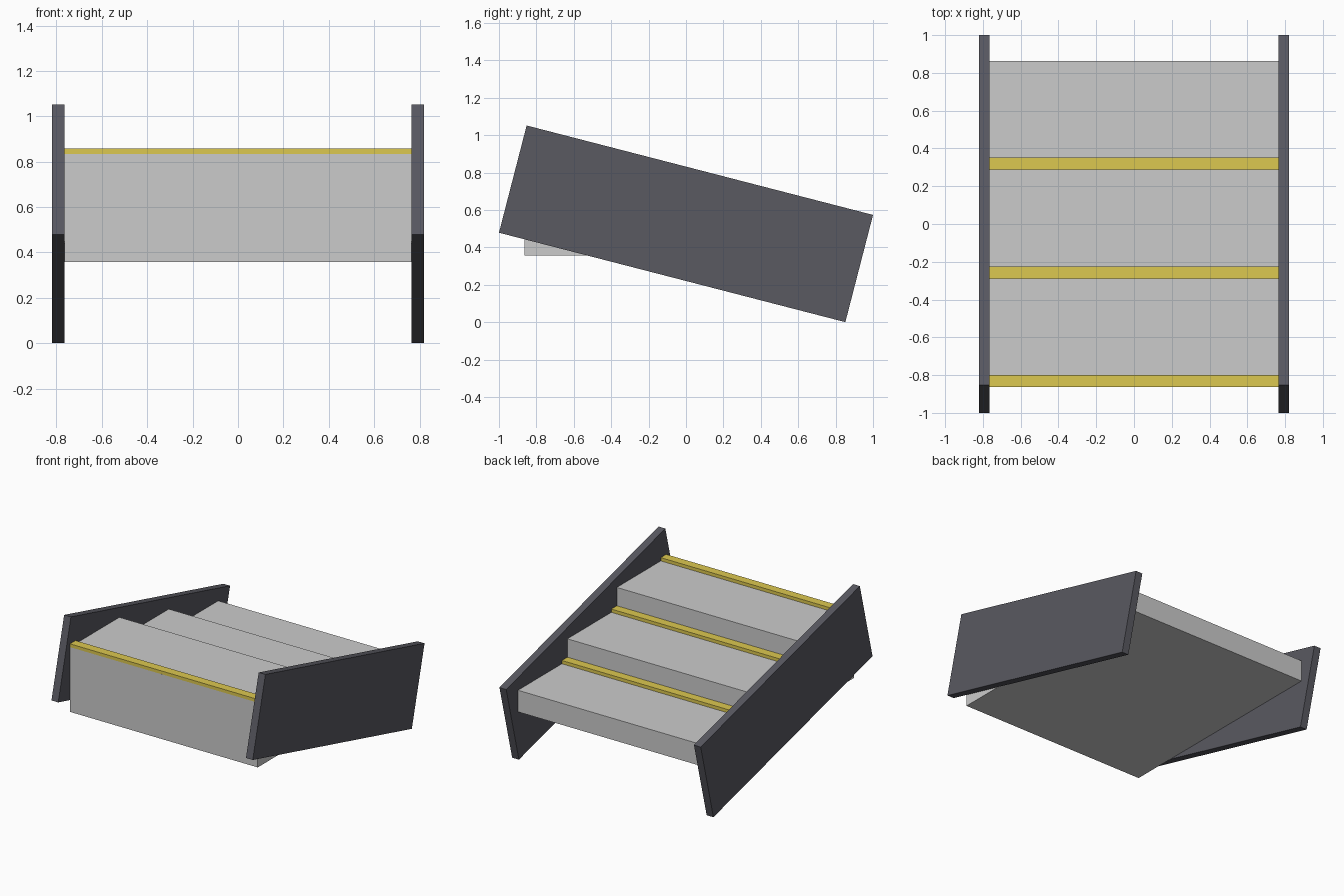
import bpy
from math import atan2, hypot
from mathutils import Matrix

if "Cube" in bpy.data.objects:
    bpy.data.objects.remove(bpy.data.objects["Cube"])


def material(name, color):
    mat = bpy.data.materials.new(name)
    mat.diffuse_color = color
    mat.use_nodes = True
    mat.node_tree.nodes["Principled BSDF"].inputs["Base Color"].default_value = mat.diffuse_color
    return mat


def box(name, size, center, tilt=0.0, mat=None):
    bpy.ops.mesh.primitive_cube_add(size=1)
    ob = bpy.context.object
    ob.name = name
    ob.data.transform(Matrix.Diagonal((*size, 1)))
    ob.location = center
    ob.rotation_euler.x = tilt
    if mat:
        ob.data.materials.append(mat)
    return ob


dark = material("dark_panel", (0.10, 0.10, 0.12, 1))
yellow = material("yellow_edge", (0.72, 0.58, 0.08, 1))

INNER, OUTER = 0.765, 0.82
BOTTOM, RISE = 0.357, 0.159
FRONT, DEPTH = -0.863, 0.5753

# Tilted side panels, sloping down towards the back
run, drop = 1.852, 0.478
for side, sx in (("left", -1), ("right", 1)):
    box(side + "_side_panel",
        (OUTER - INNER, hypot(run, drop), 0.592),
        (sx * (INNER + OUTER) / 2, 0, 0.5265),
        atan2(-drop, run), dark)

# Three steps on a common flat underside, highest at the front
for i in range(3):
    height = RISE * (3 - i)
    y0 = FRONT + DEPTH * i
    box(f"step_{i + 1}", (2 * INNER, DEPTH, height),
        (0, y0 + DEPTH / 2, BOTTOM + height / 2))
    # Raised yellow strip along the front edge of the tread
    box(f"edge_strip_{i + 1}", (2 * INNER, 0.064, 0.024),
        (0, y0 + 0.032, BOTTOM + height + 0.012), 0, yellow)
